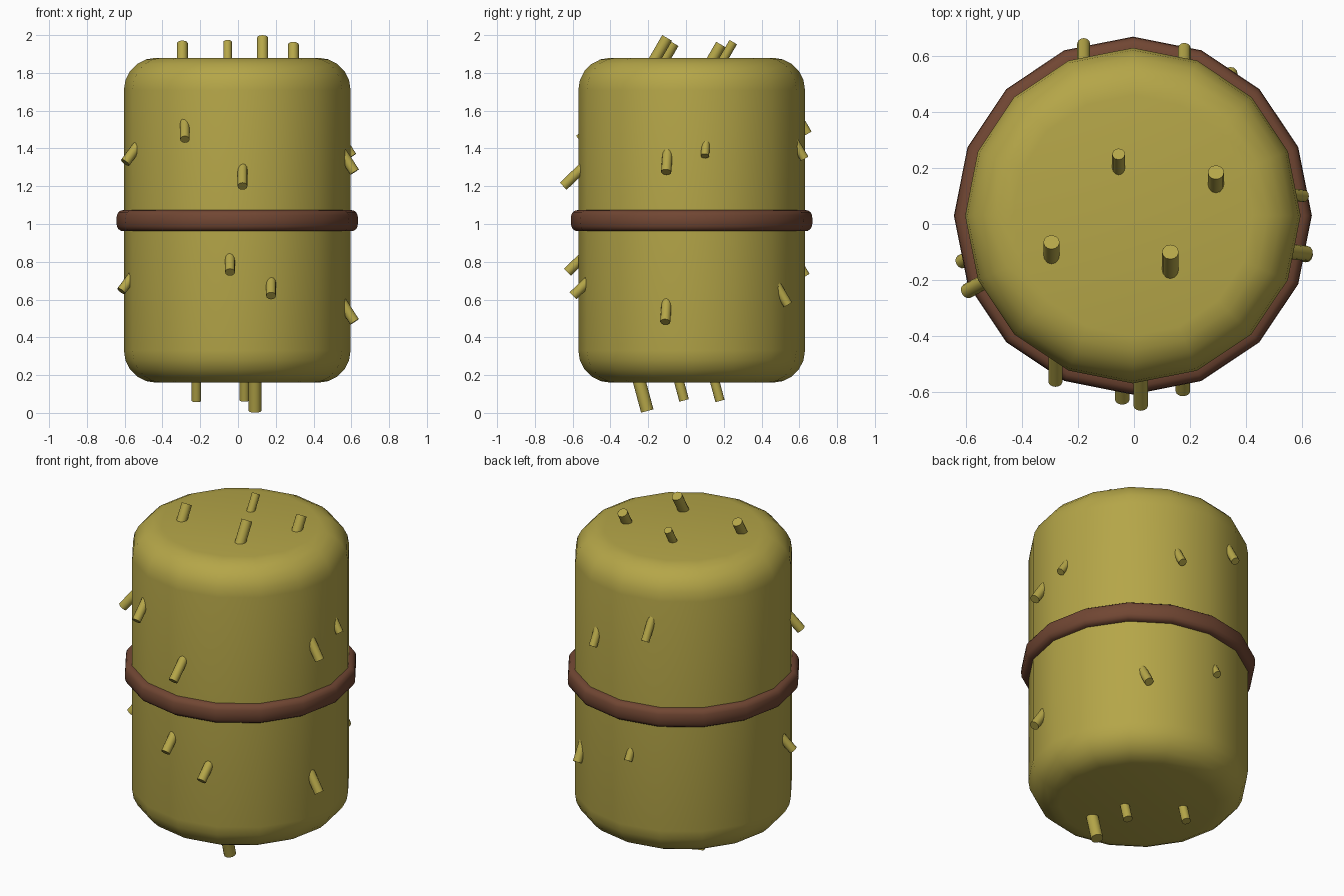
import bpy, bmesh, math
from mathutils import Vector

if "Cube" in bpy.data.objects:
    bpy.data.objects.remove(bpy.data.objects["Cube"])

CX, CY = -0.004, 0.03   # bale axis
SIDES = 16


def material(name, rgb):
    m = bpy.data.materials.new(name)
    m.diffuse_color = (*rgb, 1)
    m.use_nodes = True
    m.node_tree.nodes["Principled BSDF"].inputs["Base Color"].default_value = m.diffuse_color
    return m


straw_mat = material("straw yellow", (0.46, 0.38, 0.065))
band_mat = material("rope brown", (0.165, 0.062, 0.033))


def finish(bm, name, mat, angle):
    bmesh.ops.recalc_face_normals(bm, faces=bm.faces)
    me = bpy.data.meshes.new(name)
    bm.to_mesh(me)
    bm.free()
    me.materials.append(mat)
    ob = bpy.data.objects.new(name, me)
    bpy.context.collection.objects.link(ob)
    bpy.ops.object.select_all(action='DESELECT')
    ob.select_set(True)
    bpy.context.view_layer.objects.active = ob
    bpy.ops.object.shade_smooth_by_angle(angle=math.radians(angle))
    return ob


def lathe(name, profile, mat, closed):
    """Turn an (r, z) profile about the bale axis; cap the ends if open."""
    bm = bmesh.new()
    rings = []
    for r, z in profile:
        rings.append([bm.verts.new((CX + r * math.cos(2 * math.pi * i / SIDES),
                                    CY + r * math.sin(2 * math.pi * i / SIDES), z))
                      for i in range(SIDES)])
    pairs = list(zip(rings, rings[1:]))
    if closed:
        pairs.append((rings[-1], rings[0]))
    else:
        bm.faces.new(rings[0])
        bm.faces.new(rings[-1])
    for a, b in pairs:
        for i in range(SIDES):
            j = (i + 1) % SIDES
            bm.faces.new((a[i], a[j], b[j], b[i]))
    return finish(bm, name, mat, 50)


# Bale body with rounded rims
R, Z0, Z1, B = 0.6, 0.16, 1.88, 0.17
arc = [math.radians(90 * k / 5) for k in range(6)]
lower = [(R - B + B * math.sin(a), Z0 + B - B * math.cos(a)) for a in arc]
upper = [(R - B + B * math.cos(a), Z1 - B + B * math.sin(a)) for a in arc]
lathe("bale_body", lower + upper, straw_mat, False)

# Binding band with a rounded square section
band = []
for k in range(16):
    a = 2 * math.pi * k / 16
    c, s = math.cos(a), math.sin(a)
    band.append((0.59 + 0.05 * math.copysign(abs(c) ** 0.7, c),
                 1.018 + 0.057 * math.copysign(abs(s) ** 0.7, s)))
lathe("binding_band", band, band_mat, True)


def straw(name, tip, direction, r, length=0.22):
    """Stalk whose outer end is centred on tip, running back into the bale."""
    d = Vector(direction).normalized()
    bm = bmesh.new()
    bmesh.ops.create_cone(bm, cap_ends=True, segments=12, radius1=r, radius2=r, depth=length)
    bm.transform(d.to_track_quat('Z', 'Y').to_matrix().to_4x4())
    bmesh.ops.translate(bm, verts=bm.verts, vec=Vector(tip) - d * length / 2)
    finish(bm, name, straw_mat, 50)


# Stalks by side: (shared direction, [(tip x, y, z, radius), ...])
groups = {
    "top": ((0, 0.5, 0.866), [
        (-0.295, -0.065, 1.957, 0.029), (-0.055, 0.25, 1.963, 0.023),
        (0.13, -0.1, 1.985, 0.03), (0.293, 0.185, 1.95, 0.029)]),
    "bottom": ((0, 0.26, -0.966), [
        (0.09, -0.205, 0.01, 0.034), (0.035, -0.01, 0.066, 0.026),
        (-0.22, 0.18, 0.063, 0.025)]),
    "front": ((0, -0.72, -0.69), [
        (-0.281, -0.565, 1.448, 0.025), (0.024, -0.65, 1.2, 0.026),
        (-0.042, -0.628, 0.745, 0.026), (0.175, -0.598, 0.62, 0.026)]),
    "back": ((0, 0.5, -0.85), [
        (-0.18, 0.645, 1.478, 0.023), (0.18, 0.628, 1.345, 0.023),
        (0.345, 0.54, 0.572, 0.025), (-0.06, 0.635, 0.725, 0.022)]),
    "right": ((0.54, -0.06, -0.84), [
        (0.617, -0.105, 1.275, 0.027), (0.607, 0.1, 1.36, 0.022),
        (0.617, -0.11, 0.482, 0.027)]),
    "left": ((-0.55, -0.3, -0.75), [
        (-0.597, -0.24, 1.325, 0.027), (-0.618, -0.135, 0.645, 0.025)]),
}
for side, (direction, tips) in groups.items():
    for n, (x, y, z, r) in enumerate(tips, 1):
        straw(f"{side}_straw_{n}", (x, y, z), direction, r)
